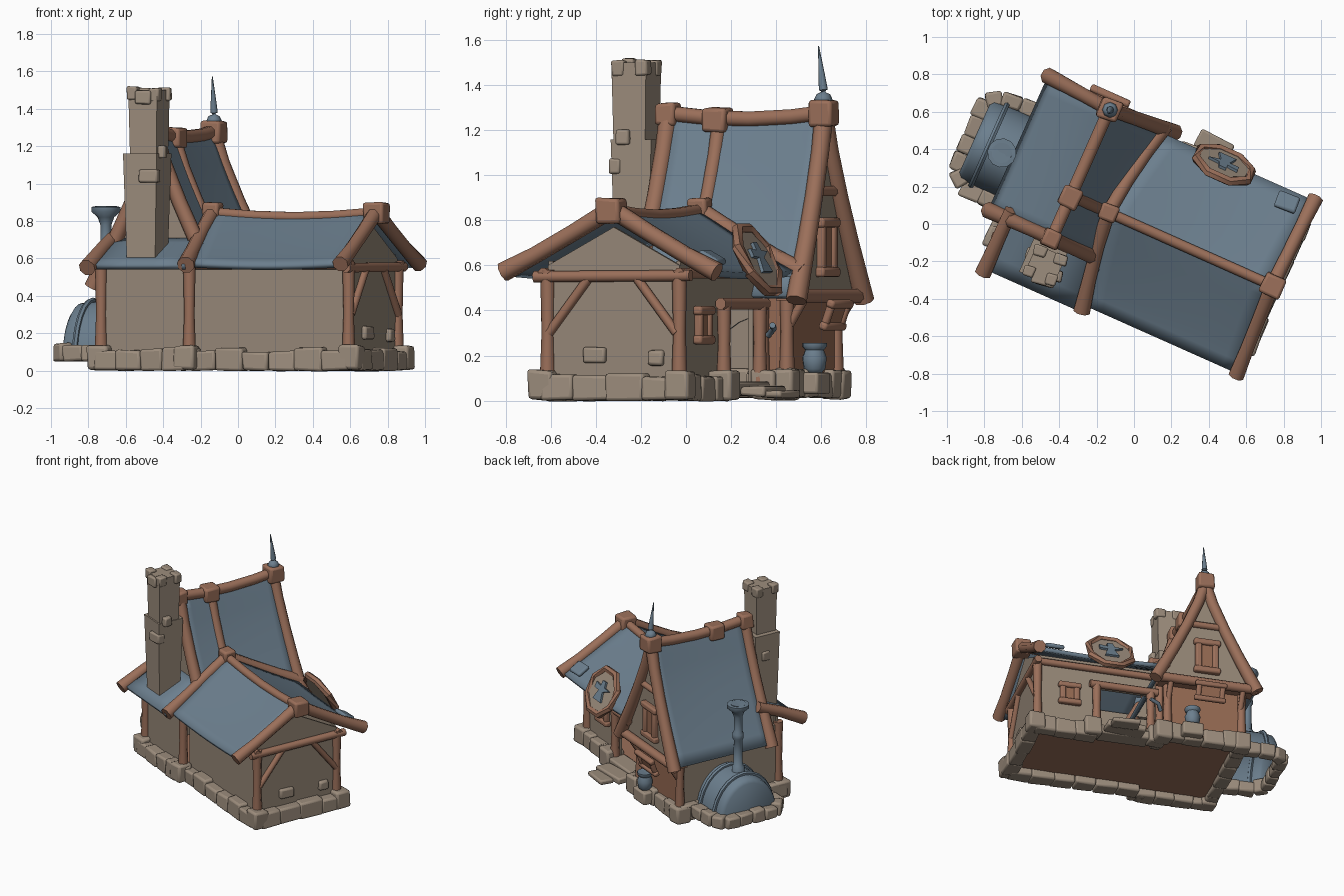
import bpy, bmesh, math, random
from mathutils import Matrix, Vector, Euler

if "Cube" in bpy.data.objects:
    bpy.data.objects.remove(bpy.data.objects["Cube"])
random.seed(4)

def mat(name, c):
    m = bpy.data.materials.new(name)
    m.diffuse_color = (*c, 1)
    m.use_nodes = True
    m.node_tree.nodes["Principled BSDF"].inputs["Base Color"].default_value = m.diffuse_color
    return m
SLATE = mat("slate_blue", (.15, .213, .272))
WOOD = mat("timber_brown", (.328, .16, .102))
STONE = mat("stone_tan", (.335, .267, .205))
WALL = mat("plaster_tan", (.305, .243, .186))
PLANK = mat("plank_brown", (.30, .142, .085))

# The whole house is modelled square to its own axes, then turned 24 degrees
TURN = Matrix.Rotation(math.radians(-24), 4, 'Z')

def finish(name, bm, m, bevel=0):
    bmesh.ops.recalc_face_normals(bm, faces=bm.faces)
    me = bpy.data.meshes.new(name)
    bm.to_mesh(me)
    bm.free()
    me.materials.append(m)
    ob = bpy.data.objects.new(name, me)
    bpy.context.collection.objects.link(ob)
    ob.matrix_world = TURN
    if bevel:
        b = ob.modifiers.new("soft_edges", 'BEVEL')
        b.width = bevel
        b.segments = 2
    return ob

def box(name, lo, hi, m, rot=(0, 0, 0), bevel=.012, jitter=0, pre=Matrix()):
    lo, hi = Vector(lo), Vector(hi)
    M = pre @ Matrix.Translation((lo + hi) / 2) @ Euler(rot).to_matrix().to_4x4() @ Matrix.Diagonal((*(hi - lo), 1))
    bm = bmesh.new()
    bmesh.ops.create_cube(bm, size=1, matrix=M)
    for v in bm.verts:
        v.co += Vector([random.uniform(-jitter, jitter) for _ in range(3)])
    return finish(name, bm, m, bevel)

def beam(name, pts, r, m=WOOD, sides=8, closed=False, pre=Matrix()):
    """Rounded timber swept along a path; r is a radius or one per point."""
    P = [pre @ Vector(p) for p in pts]
    n = len(P)
    rs = r if isinstance(r, (list, tuple)) else [r] * n
    bm = bmesh.new()
    rings = []
    for i, p in enumerate(P):
        a, b = (P[i - 1], P[(i + 1) % n]) if closed else (P[max(i - 1, 0)], P[min(i + 1, n - 1)])
        d = (b - a).normalized()
        s = d.cross(Vector((0, 0, 1)))
        s = s.normalized() if s.length > .05 else Vector((1, 0, 0))
        t = d.cross(s).normalized()
        rings.append([bm.verts.new(p + rs[i] * (math.cos(k) * s + math.sin(k) * t))
                      for k in [(j + .5) * math.tau / sides for j in range(sides)]])
    for i in range(n if closed else n - 1):
        A, B = rings[i], rings[(i + 1) % n]
        for j in range(sides):
            k = (j + 1) % sides
            bm.faces.new((A[j], A[k], B[k], B[j]))
    if not closed:
        bm.faces.new(rings[0])
        bm.faces.new(rings[-1])
    return finish(name, bm, m)

def prism(name, pts, vec, m, pre=Matrix()):
    bm = bmesh.new()
    f = bm.faces.new([bm.verts.new(pre @ Vector(p)) for p in pts])
    r = bmesh.ops.extrude_face_region(bm, geom=[f])
    for v in r["geom"]:
        if isinstance(v, bmesh.types.BMVert):
            v.co += pre.to_3x3() @ Vector(vec)
    return finish(name, bm, m)

def sheet(name, fn, nu, nv, m, thick=.03):
    bm = bmesh.new()
    g = [[bm.verts.new(fn(i / nu, j / nv)) for j in range(nv + 1)] for i in range(nu + 1)]
    for i in range(nu):
        for j in range(nv):
            bm.faces.new((g[i][j], g[i + 1][j], g[i + 1][j + 1], g[i][j + 1]))
    ob = finish(name, bm, m)
    if thick:
        s = ob.modifiers.new("thickness", 'SOLIDIFY')
        s.thickness = thick
        s.offset = 0
    return ob

def frame(name, x0, x1, z0, z1, y, r=.02, pre=Matrix(), fill=PLANK):
    """Timber window frame with a shutter, facing the back."""
    for s, x in (("a", x0), ("b", x1)):
        box(f"{name}_post_{s}", (x - r, y - r, z0 - r), (x + r, y + r, z1 + r), WOOD, pre=pre)
    for s, z in (("sill", z0), ("head", z1)):
        box(f"{name}_{s}", (x0 - 1.6 * r, y - r, z - r), (x1 + 1.6 * r, y + 1.3 * r, z + r), WOOD, pre=pre)
    box(f"{name}_shutter", (x0, y - .012, z0), (x1, y + .006, z1), fill, bevel=0, pre=pre)

# Hollow walls with an open doorway, and timber floors
prism("right_gable_wall", [(.77, -.32, .07), (.77, .32, .07), (.77, .32, .60), (.77, 0, .77), (.77, -.32, .60)], (.02, 0, 0), WALL)
for nm, lo, hi, m in (
        ("front_wall", (-.12, -.32, .07), (.78, -.3, .62), WALL), ("back_wall", (.36, .3, .07), (.78, .32, .62), WALL),
        ("over_door_wall", (-.11, .3, .42), (.37, .32, .62), WALL), ("door_side_wall", (-.11, .3, .07), (-.01, .32, .45), WALL),
        ("wing_left_wall", (-.65, -.36, .07), (-.63, .43, .56), WALL), ("wing_front_wall", (-.64, -.36, .07), (-.11, -.34, .62), WALL),
        ("wing_back_planks", (-.65, .42, .07), (-.12, .445, .47), PLANK), ("wing_side_planks", (-.13, .31, .07), (-.105, .445, .5), PLANK),
        ("floor", (-.12, -.34, .05), (.82, .34, .075), WOOD), ("wing_floor", (-.66, -.38, .05), (-.1, .46, .075), WOOD),
        ("jetty_floor", (-.72, .42, .445), (-.04, .51, .465), WOOD)):
    box(nm, lo, hi, m, bevel=0)
prism("wing_front_shoulder", [(-.62, -.36, .5), (-.62, -.36, .63), (-.62, -.2, .7), (-.62, -.2, .5)], (.02, 0, 0), WALL)

# Roofs
def main_z(v, t):
    return .565 + .27 * (1 - abs(v) / .5) ** 1.08 - .025 * math.sin(math.pi * t) * (1 - abs(v))
def main_roof(s, t):
    v = -.5 + s
    left = -.15 + .1 * (abs(v) / .5) ** 1.3
    right = .80 + .03 * abs(v) / .5
    return (left + (right - left) * t, v, main_z(v, t))
sheet("main_roof", main_roof, 16, 10, SLATE)
def tall_pt(side, t, v):
    return (-.37 + side * .36 * t ** 1.2, v, 1.24 - .78 * t + .03 * ((v - .12) / .4) ** 2 * (1 - t))
def tall_roof(s, t):
    k = 2 * s - 1
    return tall_pt(1 if k > 0 else -1, abs(k), -.25 + .77 * t)
sheet("tall_roof", tall_roof, 20, 10, SLATE)
sheet("front_lean_roof", lambda s, t: (-.62 + .55 * s, -.54 + .34 * t, .555 + .155 * t), 3, 4, SLATE)
box("roof_patch", (.64, .39, .62), (.76, .49, .65), SLATE, (-.5, 0, .05))

# Gable walls of the tall wing
for nm, y, lim in (("back", .475, 1), ("front", -.24, .88)):
    ts = [i * lim / 6 for i in range(7)]
    prism(f"tall_{nm}_gable", [tall_pt(-1, t, y) for t in reversed(ts)] + [tall_pt(1, t, y) for t in ts[1:]],
          (0, .03, 0), WALL)

# Verge and ridge timbers
for nm, s in (("front", -1), ("back", 1)):
    beam(f"main_right_verge_{nm}", [(.81 + .02 * k, s * .52 * k, main_z(.5 * k, 1) + .015 - .01 * k) for k in (0, .35, .7, 1)], [.042, .039, .039, .045])
    beam(f"main_left_verge_{nm}", [(-.15 + .085 * k ** 1.3, s * .54 * k, main_z(.5 * k, 0) + .01 - .01 * k) for k in (0, .35, .7, 1)], [.04, .038, .04, .048])
beam("main_ridge", [(-.15 + .96 * k, 0, main_z(0, k) + .01) for k in (0, .25, .5, .75, 1)], .03)
for nm, y0, y1 in (("front", -.25, -.25), ("back", .505, .535)):
    for sd, s in (("left", -1), ("right", 1)):
        beam(f"tall_{nm}_verge_{sd}", [tall_pt(s, t, y0 + (y1 - y0) * t) for t in (0, .2, .45, .7, 1.02)], [.042, .04, .04, .042, .047])
beam("tall_mid_rib", [tall_pt(1, t, 0) for t in (0, .2, .4, .56)], .034)
beam("tall_ridge", [(-.37, y, tall_pt(1, 0, y)[2] + .01) for y in (-.25, -.05, .15, .35, .51)], .036)
beam("lean_roof_verge", [(-.63, -.57, .55), (-.63, -.38, .645), (-.63, -.2, .72)], [.047, .04, .038])
for nm, c, h in (("main_right", (.81, 0, .84), .058), ("main_left", (-.15, 0, .855), .046), ("tall_front", (-.37, -.25, 1.27), .05),
                 ("tall_mid", (-.37, -.01, 1.245), .055), ("tall_back", (-.37, .505, 1.275), .057)):
    box(f"{nm}_ridge_block", [k - h for k in c], [k + h for k in c], WOOD, jitter=.006, bevel=.015)

# Finial, leaning slightly forward
beam("finial", [(-.365, .505 - .12 * max(0, z - 1.38), z) for z in (1.32, 1.335, 1.36, 1.38, 1.45, 1.575)], [.035, .042, .03, .02, .014, .002], SLATE)

# Posts, plates and braces
for nm, x, y, t in (("front_right", .79, -.32, .58), ("back_right", .79, .32, .58), ("front_left", -.64, -.36, .58), ("front_mid", -.12, -.37, .58),
                    ("wing_back_left", -.65, .44, .48), ("wing_back_right", -.115, .44, .5), ("wing_inner", -.09, .33, .58)):
    beam(f"post_{nm}", [(x, y, .08), (x, y, .3), (x, y, t)], [.036, .028, .034])
beam("right_tie_beam", [(.8, -.38, .55), (.8, .38, .555)], .027)
beam("front_plate", [(-.1, -.33, .565), (.82, -.33, .565)], .025)
beam("back_plate", [(-.1, .33, .565), (.82, .33, .565)], .025)
beam("jetty_beam", [(-.74, .525, .465), (-.02, .525, .465)], .034)
beam("gable_collar", [(-.52, .51, .93), (-.22, .51, .93)], .024)
for s in (-1, 1):
    beam(f"right_brace_{s}", [(.8, s * .31, .3), (.8, s * .12, .54)], .021)
    beam(f"jetty_bracket_{s}", [(-.38 + s * .26, .44, .32), (-.38 + s * .26, .52, .45)], .02)
for i, (y, z, w) in enumerate(((-.09, .2, .055), (.21, .19, .035))):
    box(f"wall_stone_{i}", (.77, y - w, z - .035), (.815, y + w, z + .035), STONE, jitter=.004)

# Windows and doorway on the back
frame("main_window", .51, .61, .27, .4, .335)
frame("gable_window", -.44, -.32, .57, .79, .515, .022)
tilt = Matrix.Translation((0, .535, .39)) @ Matrix.Rotation(math.radians(-20), 4, 'X')
frame("lower_window", -.48, -.31, -.055, .05, .02, .018, tilt)
for i, x in enumerate((-.02, .37)):
    beam(f"door_post_{i}", [(x, .35, .08), (x, .35, .25), (x, .35, .43)], [.034, .027, .032])
beam("door_lintel", [(-.07, .355, .43), (.42, .355, .43)], .027)
beam("wall_hook", [(-.09, .36, .29), (-.06, .4, .32), (.0, .42, .335)], .014, SLATE)

# Hanging sign over the door
sg = Matrix.Translation((.31, .485, .625)) @ Matrix.Rotation(math.radians(27), 4, 'X')
octo = [(math.cos(a), 0, math.sin(a)) for a in [(i + .5) * math.tau / 8 for i in range(8)]]
beam("sign_rim", [(x * .16, 0, z * .165) for x, y, z in octo], .026, closed=True, sides=6, pre=sg)
prism("sign_board", [(x * .15, -.015, z * .15) for x, y, z in octo], (0, .025, 0), STONE, sg)
emblem = [(-.09, .03), (-.03, .035), (-.02, .075), (.02, .075), (.02, .035), (.08, .045), (.08, .005), (.025, 0),
          (.05, -.07), (-.05, -.07), (-.025, 0)]
prism("sign_emblem", [(x, .01, z) for x, z in emblem], (0, .015, 0), SLATE, sg)

# Foundation stones
n = 0
def stone_row(a, b, d, h, z0=.0, size=.15):
    global n
    a, b = Vector((*a, 0)), Vector((*b, 0))
    k = max(1, round((b - a).length / size))
    ang = math.atan2((b - a).y, (b - a).x)
    for i in range(k):
        c = a.lerp(b, (i + .5) / k)
        L = (b - a).length / k / 2 * random.uniform(.95, 1.12)
        w, t = d / 2 * random.uniform(.85, 1.1), h * random.uniform(.88, 1.1)
        box(f"stone_{n}", (c.x - L, c.y - w, z0), (c.x + L, c.y + w, z0 + t), STONE, (0, 0, ang), .014, .006)
        n += 1
ring = [(-.65, -.38), (-.12, -.38), (-.12, -.33), (.81, -.33), (.81, .33), (.38, .33)]
for a, b in zip(ring, ring[1:]):
    stone_row(a, b, .11, .115)
for a, b in (((-.03, .33), (-.1, .33)), ((-.08, .44), (-.66, .44)), ((-.65, .46), (-.65, -.4))):
    stone_row(a, b, .1, .12, .015)
for i, (x, y) in enumerate(((-.64, -.37), (-.13, -.38), (.81, -.33), (.81, .33), (-.08, .44), (-.65, .44), (.41, .37), (-.05, .37))):
    box(f"corner_stone_{i}", (x - .06, y - .058, .005), (x + .06, y + .058, .135), STONE, (0, 0, .05), .016, .006)
box("door_sill", (-.0, .28, .02), (.36, .41, .085), STONE)
box("door_step", (.06, .4, .02), (.34, .52, .065), STONE, (0, 0, .08), jitter=.005)
box("lower_step", (.12, .5, .01), (.32, .61, .045), STONE, (0, 0, -.06), jitter=.005)

# Chimney stack rising through the front roof
def stack(name, x, y, r0, r1, z0, z1):
    beam(name, [(x, y, z0), (x, y, z1)], [r0 * 1.414, r1 * 1.414], STONE, 4)
stack("chimney_lower", -.36, -.385, .082, .098, .56, 1.16)
stack("chimney_upper", -.345, -.395, .076, .084, 1.1, 1.5)
for i, (x, y, z, w) in enumerate(((-.41, -.46, 1.485, .03), (-.285, -.45, 1.475, .03), (-.28, -.335, 1.48, .035), (-.4, -.335, 1.475, .035), (-.31, -.47, 1.04, .055),
                                  (-.27, -.42, 1.17, .035), (-.44, -.37, 1.0, .025), (-.34, -.47, 1.46, .042))):
    box(f"chimney_stone_{i}", (x - w, y - .03, z - .035), (x + w, y + .03, z + .035), STONE, (0, 0, .1), .01, .004)

# Barrel-shaped furnace with a flat end on the left side
RINGS = [(-.62, 1), (-.74, 1), (-.88, 1), (-.945, .97), (-.965, .88), (-.965, .001)]
def barrel(s, t):
    x, k = RINGS[round(s * 5)]
    a = math.pi * t
    return (x, .07 + .235 * k * math.cos(a), .07 + .30 * k * math.sin(a))
sheet("furnace_barrel", barrel, 5, 16, SLATE, 0)
for i, x in enumerate((-.70, -.88)):
    beam(f"furnace_band_{i}", [(x, .07 + .24 * math.cos(a), .07 + .305 * math.sin(a))
                               for a in [math.pi * j / 12 for j in range(13)]], .016, SLATE, 6)
beam("furnace_pipe", [(-.8, .06, z) for z in (.3, .4, .41, .6, .62, .65, .67, .78, .82, .85, .875, .88, .84)],
     [.045, .045, .034, .03, .04, .04, .03, .03, .045, .078, .078, .055, .04], SLATE, 12)
arc = [(-.7, -.2), (-.92, -.19), (-.99, -.13), (-.99, .28), (-.92, .33), (-.7, .34)]
for a, b in zip(arc, arc[1:]):
    stone_row(a, b, .09, .09, .05, .095)

# Cauldron by the back wall
beam("cauldron", [(-.28, .5, z) for z in (.12, .14, .19, .225, .24, .255, .25)], [.03, .048, .055, .042, .055, .055, .035], SLATE, 12)
box("cauldron_stone", (-.35, .44, .03), (-.2, .55, .125), STONE)

# Smooth shading with crisp edges
bpy.ops.object.select_all(action='SELECT')
bpy.context.view_layer.objects.active = bpy.data.objects["main_roof"]
bpy.ops.object.shade_smooth_by_angle(angle=math.radians(50))
